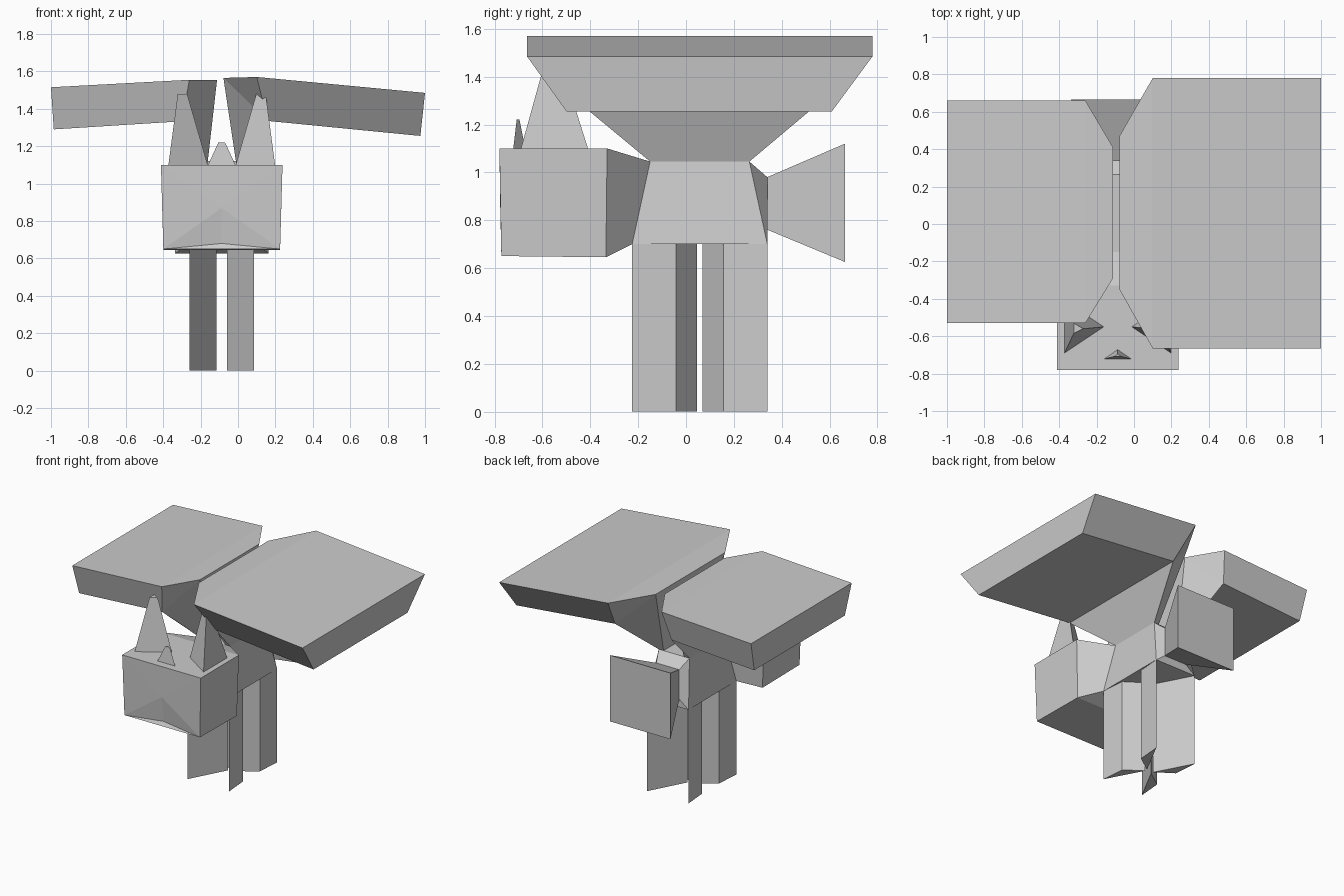
import bpy, bmesh

if "Cube" in bpy.data.objects:
    bpy.data.objects.remove(bpy.data.objects["Cube"])

CX = -0.087  # symmetry plane of the body and legs


def make(name, verts, faces):
    """Flat-shaded mesh object with merged corners and outward normals."""
    me = bpy.data.meshes.new(name)
    bm = bmesh.new()
    vs = [bm.verts.new(v) for v in verts]
    for f in faces:
        bm.faces.new([vs[i] for i in f])
    bmesh.ops.remove_doubles(bm, verts=bm.verts[:], dist=0.0005)
    bmesh.ops.recalc_face_normals(bm, faces=bm.faces[:])
    bm.to_mesh(me)
    bm.free()
    ob = bpy.data.objects.new(name, me)
    bpy.context.collection.objects.link(ob)
    return ob


def loft(name, rings, start=True, end=True, extra=(), extra_faces=()):
    n = len(rings[0])
    verts = [p for r in rings for p in r] + list(extra)
    faces = []
    for k in range(len(rings) - 1):
        for i in range(n):
            j = (i + 1) % n
            faces.append((k * n + i, k * n + j, (k + 1) * n + j, (k + 1) * n + i))
    if start:
        faces.append(tuple(range(n))[::-1])
    if end:
        faces.append(tuple(range((len(rings) - 1) * n, len(rings) * n)))
    return make(name, verts, faces + list(extra_faces))


def rect_y(hx_low, hx_top, y_low, y_top, z0, z1):
    """Upright quad facing along y."""
    return [(CX - hx_low, y_low, z0), (CX + hx_low, y_low, z0),
            (CX + hx_top, y_top, z1), (CX - hx_top, y_top, z1)]


def rect_z(hx, y0, y1, z):
    return [(CX - hx, y0, z), (CX + hx, y0, z), (CX + hx, y1, z), (CX - hx, y1, z)]


# Tapered body block, front and back left open for neck and tail
body = loft("body", [rect_z(0.172, -0.225, 0.34, 0.70), rect_z(0.127, -0.15, 0.265, 1.045)])
bm = bmesh.new()
bm.from_mesh(body.data)
bmesh.ops.delete(bm, geom=[f for f in bm.faces if abs(f.normal.y) > 0.8], context='FACES_ONLY')
bm.to_mesh(body.data)
bm.free()

# Neck and head, with a shallow mouth dent on the front face (corners 8..11)
loft("head_and_neck",
     [rect_y(0.172, 0.127, -0.225, -0.15, 0.70, 1.045),
      rect_y(0.312, 0.325, -0.335, -0.33, 0.645, 1.10),
      rect_y(0.312, 0.325, -0.772, -0.78, 0.65, 1.10)],
     start=False, end=False,
     extra=[(CX, -0.777, 0.87), (CX, -0.755, 0.68)],
     extra_faces=[(11, 10, 12), (11, 12, 8), (10, 9, 12),
                  (8, 12, 13), (12, 9, 13), (8, 13, 9)])

# Tail: pinches in, then flares to a square end
loft("tail",
     [rect_y(0.172, 0.127, 0.34, 0.265, 0.70, 1.045),
      rect_y(0.095, 0.095, 0.34, 0.34, 0.76, 0.98),
      rect_y(0.25, 0.25, 0.665, 0.665, 0.625, 1.12)], start=False)

# Four thin triangular legs, mirrored about the body centre
CY = 0.0575
for side, sx in (("left", -1), ("right", 1)):
    for end, sy in (("front", -1), ("back", 1)):
        prof = [(0.172, 0.2825), (0.157, 0.10), (0.028, 0.011)]
        loft(f"{end}_{side}_leg",
             [[(CX + sx * x, CY + sy * y, z) for x, y in prof] for z in (0, 0.70)],
             end=False)


def wing(name, sections):
    """Each section holds two (x, y_front, y_back, z) edges."""
    rings = []
    for (xa, a0, a1, za), (xb, b0, b1, zb) in sections:
        rings.append([(xa, a0, za), (xb, b0, zb), (xb, b1, zb), (xa, a1, za)])
    # merged corners: triangular gussets are written out rather than as flat quads
    verts = [p for r in rings for p in r]
    faces = []
    for k in range(len(rings) - 1):
        for i in range(4):
            j = (i + 1) % 4
            quad = [k * 4 + i, k * 4 + j, (k + 1) * 4 + j, (k + 1) * 4 + i]
            keep = []
            for q in quad:
                if all(verts[q] != verts[p] for p in keep):
                    keep.append(q)
            if len(keep) > 2:
                faces.append(keep)
    m = 4 * (len(rings) - 1)
    faces.append((m, m + 1, m + 2, m + 3))
    make(name, verts, faces)


# Wings: root rising off the back, opening to a thick tilted slab
wing("right_wing", [
    ((0.0, -0.15, 0.265, 1.045), (0.04, -0.15, 0.265, 1.045)),
    ((-0.078, -0.35, 0.47, 1.565), (0.16, -0.5, 0.61, 1.335)),
    ((0.10, -0.665, 0.78, 1.57), (0.16, -0.5, 0.61, 1.335)),
    ((1.0, -0.665, 0.78, 1.485), (0.975, -0.5, 0.61, 1.255))])
wing("left_wing", [
    ((-0.17, -0.15, 0.265, 1.045), (-0.214, -0.15, 0.265, 1.045)),
    ((-0.112, -0.29, 0.41, 1.555), (-0.30, -0.47, 0.60, 1.333)),
    ((-0.26, -0.53, 0.66, 1.555), (-0.30, -0.47, 0.60, 1.333)),
    ((-1.0, -0.53, 0.66, 1.515), (-0.985, -0.47, 0.60, 1.29))])

# Two big horns and a small nose horn: three-sided spikes with blunt tips
for side, s in (("left", -1), ("right", 1)):
    base = [(0.285, -0.69), (0.075, -0.55), (0.285, -0.41)]
    tip = [(0.235, -0.585), (0.185, -0.56), (0.235, -0.53)]
    loft(f"{side}_horn", [[(CX + s * x, y, z) for x, y in r]
                          for r, z in ((base, 1.10), (tip, 1.48))])
loft("nose_horn", [[(CX - 0.073, -0.722, 1.10), (CX + 0.073, -0.722, 1.10), (CX, -0.672, 1.10)],
                   [(CX - 0.018, -0.708, 1.22), (CX + 0.018, -0.708, 1.22), (CX, -0.696, 1.22)]])
